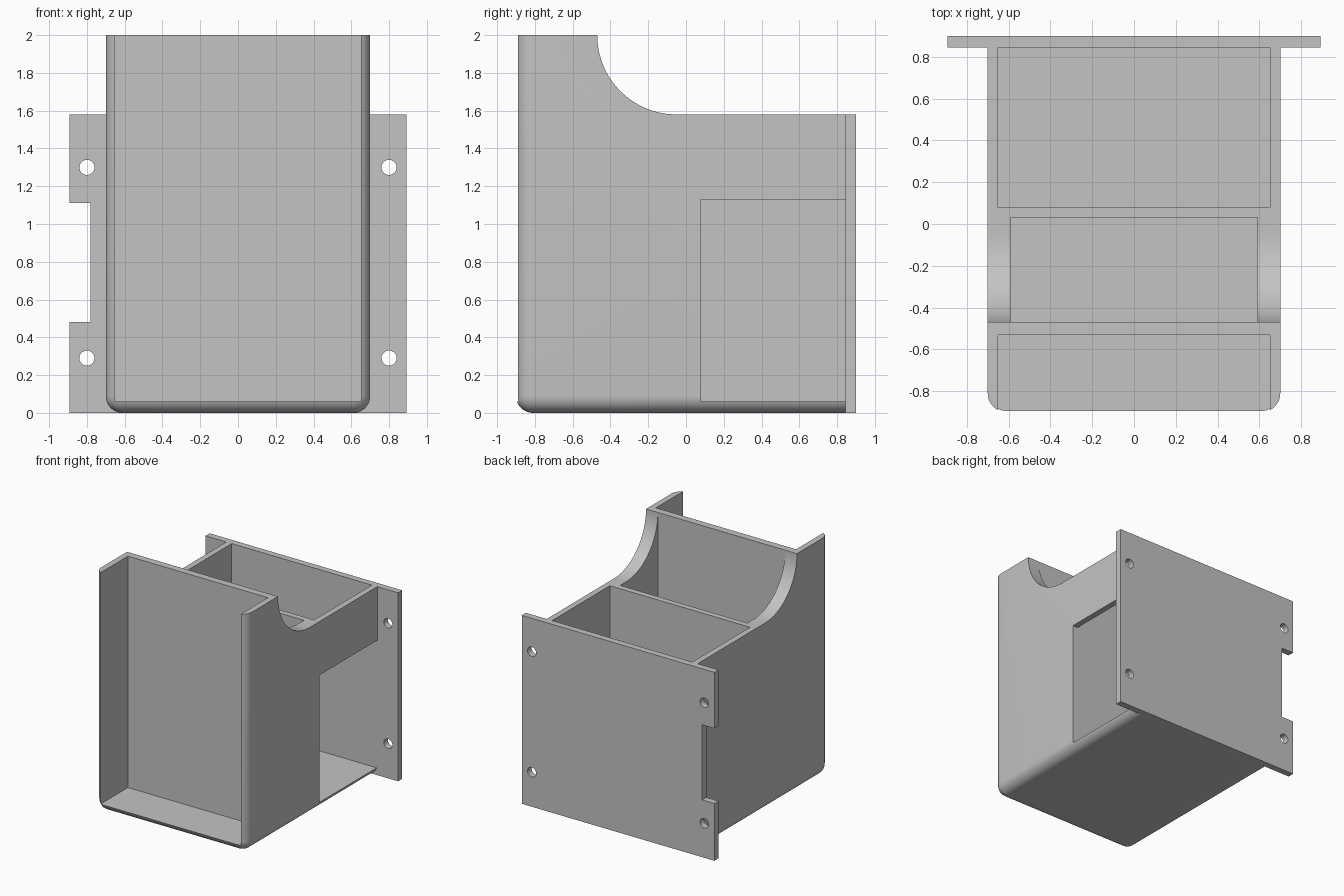
import bpy, bmesh, math

old = bpy.data.objects.get("Cube")
if old:
    bpy.data.objects.remove(old, do_unlink=True)

# Single plain grey material
grey = bpy.data.materials.new("light_grey")
grey.use_nodes = True
colour = (0.55, 0.55, 0.55, 1)
grey.diffuse_color = colour
grey.node_tree.nodes["Principled BSDF"].inputs["Base Color"].default_value = colour

BACK = 0.845      # where the housing meets the mounting plate
RIM = 1.58        # height of the rear rim
FLOOR = 0.06


def finish(name, bm):
    bmesh.ops.recalc_face_normals(bm, faces=bm.faces[:])
    mesh = bpy.data.meshes.new(name)
    bm.to_mesh(mesh)
    bm.free()
    mesh.materials.append(grey)
    obj = bpy.data.objects.new(name, mesh)
    bpy.context.collection.objects.link(obj)
    return obj


def box(name, low, high, round_edge=None, radius=0.09):
    bm = bmesh.new()
    bmesh.ops.create_cube(bm, size=1)
    for v in bm.verts:
        v.co = [(a + b) / 2 + c * (b - a) for a, b, c in zip(low, high, v.co)]
    if round_edge:
        edges = [e for e in bm.edges if round_edge(e)]
        bmesh.ops.bevel(bm, geom=edges, offset=radius, segments=10,
                        profile=0.5, affect='EDGES')
    return finish(name, bm)


def side_profile(name, points, half_width):
    """Extrude a (y, z) outline across the model."""
    bm = bmesh.new()
    face = bm.faces.new([bm.verts.new((-half_width, y, z)) for y, z in points])
    extruded = bmesh.ops.extrude_face_region(bm, geom=[face])["geom"]
    moved = [g for g in extruded if isinstance(g, bmesh.types.BMVert)]
    bmesh.ops.translate(bm, verts=moved, vec=(2 * half_width, 0, 0))
    return finish(name, bm)


def drill(name, x, z, radius=0.04):
    bm = bmesh.new()
    bmesh.ops.create_cone(bm, cap_ends=True, segments=32, radius1=radius,
                          radius2=radius, depth=0.4)
    for v in bm.verts:
        v.co = (x + v.co.x, 0.87 + v.co.z, z - v.co.y)
    return finish(name, bm)


def cut(target, cutters):
    """Subtract each cutter in turn, then discard it."""
    bpy.context.view_layer.objects.active = target
    for cutter in cutters:
        cutter.hide_render = True
        mod = target.modifiers.new("cut", 'BOOLEAN')
        mod.operation = 'DIFFERENCE'
        mod.solver = 'EXACT'
        mod.object = cutter
        bpy.ops.object.modifier_apply(modifier=mod.name)
        bpy.data.objects.remove(cutter, do_unlink=True)


def smooth(obj):
    bpy.ops.object.select_all(action='DESELECT')
    obj.select_set(True)
    bpy.context.view_layer.objects.active = obj
    bpy.ops.object.shade_smooth_by_angle(angle=math.radians(30))


# Housing block, rounded at the front uprights and around the underside
def rounded(edge):
    a, b = (v.co for v in edge.verts)
    front_upright = a.y < 0 and b.y < 0 and abs(a.z - b.z) > 1
    underside = a.z < 0.1 and b.z < 0.1 and not (a.y > 0 and b.y > 0)
    return front_upright or underside


housing = box("housing", (-0.7, -0.9, 0), (0.7, BACK, 2), rounded)

# Scooped shoulder between the tall front and the low rear
arc_y, arc_r = -0.05, 0.42
outline = [(1, 2.2), (arc_y - arc_r, 2.2)]
for i in range(33):
    t = math.pi / 2 * i / 32
    outline.append((arc_y - arc_r * math.cos(t), 2 - arc_r * math.sin(t)))
outline.append((1, RIM))

cut(housing, [
    side_profile("shoulder_cutter", outline, 1),
    box("front_bay_cutter", (-0.65, -1.1, FLOOR), (0.65, -0.53, 2.3)),
    box("middle_pocket_cutter", (-0.59, -0.47, FLOOR), (0.59, 0.03, 2.3)),
    box("rear_pocket_cutter", (-0.65, 0.08, FLOOR), (0.65, 1.1, 2.3)),
    box("side_window_cutter", (0.5, 0.08, FLOOR), (0.9, 1.1, 1.13)),
])
smooth(housing)

# Mounting plate with four screw holes and a notch on one edge
plate = box("mounting_plate", (-0.893, BACK, 0), (0.893, 0.9, RIM))
holes = [drill("hole_cutter", x, z) for x in (-0.8, 0.8) for z in (0.29, 1.3)]
notch = box("notch_cutter", (-1.1, 0.7, 0.48), (-0.78, 1.1, 1.11))
cut(plate, holes + [notch])
smooth(plate)
